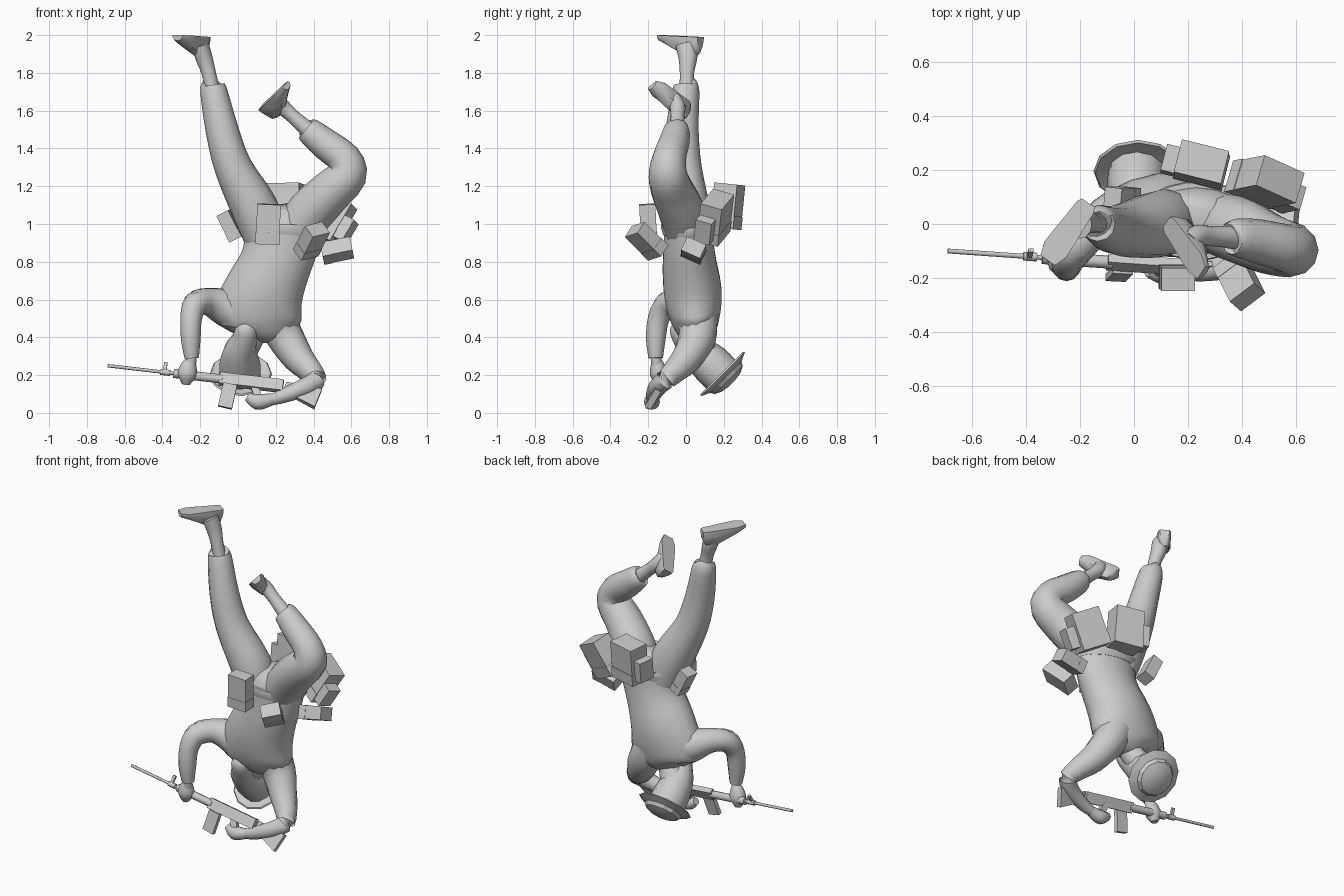
import bpy, bmesh, math
from mathutils import Vector as V

grey = bpy.data.materials.new("plain grey")
grey.diffuse_color = (0.6, 0.6, 0.6, 1)


def finish(name, bm, angle=40):
    bmesh.ops.recalc_face_normals(bm, faces=bm.faces)
    me = bpy.data.meshes.new(name)
    bm.to_mesh(me)
    bm.free()
    me.materials.append(grey)
    ob = bpy.data.objects.new(name, me)
    bpy.context.collection.objects.link(ob)
    bpy.ops.object.select_all(action='DESELECT')
    ob.select_set(True)
    bpy.context.view_layer.objects.active = ob
    bpy.ops.object.shade_smooth_by_angle(angle=math.radians(angle))
    return ob


def loft(name, rings, angle=40):
    bm = bmesh.new()
    vs = [[bm.verts.new(p) for p in r] for r in rings]
    n = len(vs[0])
    for a, b in zip(vs, vs[1:]):
        for i in range(n):
            j = (i + 1) % n
            bm.faces.new((a[i], a[j], b[j], b[i]))
    bm.faces.new(vs[0])
    bm.faces.new(vs[-1])
    return finish(name, bm, angle)


def spline(pts, steps):
    # Catmull-Rom through rows of (x, y, z, ra, rb)
    out = []
    for i in range(len(pts) - 1):
        p = [pts[max(i - 1, 0)], pts[i], pts[i + 1], pts[min(i + 2, len(pts) - 1)]]
        for s in range(steps):
            t = s / steps
            out.append([0.5 * (2 * b + (c - a) * t + (2 * a - 5 * b + 4 * c - d) * t * t
                               + (3 * b - a - 3 * c + d) * t ** 3) for a, b, c, d in zip(*p)])
    return out + [list(pts[-1])]


def tube(name, pts, ref=(1, 0, 0), n=12, steps=3, axis=None, angle=50):
    pts = [tuple(p) + (p[3],) if len(p) == 4 else tuple(p) for p in pts]
    pts = spline(pts, steps) if steps > 1 else pts
    rings = []
    for i, p in enumerate(pts):
        t = V(axis) if axis else V(pts[min(i + 1, len(pts) - 1)][:3]) - V(pts[max(i - 1, 0)][:3])
        t.normalize()
        a = (V(ref) - t * V(ref).dot(t)).normalized()
        b = t.cross(a)
        rings.append([V(p[:3]) + a * (p[3] * math.cos(k * math.tau / n))
                      + b * (p[4] * math.sin(k * math.tau / n)) for k in range(n)])
    return loft(name, rings, angle)


def box(name, c, size, up=(0, 0, 1), out=(0, -1, 0), taper=1.0):
    # size = width, depth (along out), height (along up); taper scales the top end
    u = V(up).normalized()
    o = (V(out) - u * V(out).dot(u)).normalized()
    s = u.cross(o)
    w, d, h = (x / 2 for x in size)
    rings = [[V(c) + u * (h * k) + s * (w * f * i) + o * (d * f * j)
              for i, j in ((-1, -1), (1, -1), (1, 1), (-1, 1))] for k, f in ((-1, 1), (1, taper))]
    return loft(name, rings, 20)


def pouch(name, c, size, up, out):
    # body plus an overlapping lid on the lower (body-up) end
    box(name, c, size, up, out)
    u = V(up).normalized()
    box(name + "_lid", V(c) - u * size[2] * 0.36,
        (size[0] * 1.03, size[1] * 1.04, size[2] * 0.3), up, out)


# Torso, hips and belt hem
tube("torso", [(.235, .012, .98, .215, .13), (.225, .015, .88, .197, .135), (.195, .02, .78, .19, .145),
               (.14, .035, .65, .21, .155), (.105, .045, .53, .235, .14), (.1, .055, .45, .21, .115),
               (.09, .06, .405, .12, .08), (.085, .06, .385, .06, .05)], n=18)
tube("belt_hem", [(.236, .012, 1.0, .225, .143), (.235, .012, .985, .23, .147),
                  (.232, .012, .945, .211, .135)], n=18, steps=1)
tube("hips", [(.235, .01, .93, .2, .125), (.23, .01, 1.0, .195, .125), (.225, .005, 1.06, .14, .1),
              (.22, 0, 1.09, .07, .07)], n=16)

# Straight leg and bent leg
tube("straight_leg", [(.14, .01, .93, .11, .12), (.09, .0, 1.08, .125, .125), (-.025, -.02, 1.3, .1, .103),
                      (-.085, -.02, 1.5, .087, .087), (-.13, 0, 1.71, .071, .071), (-.134, 0, 1.74, .055, .055)])
tube("straight_ankle", [(-.135, .005, 1.7, .04), (-.155, .005, 1.8, .038), (-.18, .01, 1.88, .045, .05),
                        (-.2, .0, 1.95, .045, .055)])
tube("bent_leg", [(.3, 0, .95, .11), (.38, -.02, 1.06, .125), (.49, -.07, 1.17, .115), (.58, -.095, 1.26, .103),
                  (.562, -.09, 1.345, .09), (.46, -.065, 1.425, .083), (.375, -.05, 1.495, .07),
                  (.36, -.05, 1.507, .055)], ref=(0, 1, 0))
tube("bent_ankle", [(.38, -.05, 1.49, .045), (.29, -.045, 1.57, .037), (.235, -.045, 1.62, .042),
                    (.2, -.07, 1.66, .045)], ref=(0, 1, 0))


def foot(name, heel, toe, sole):
    f = (V(toe) - V(heel)).normalized()
    n = (V(sole) - f * V(sole).dot(f)).normalized()
    s = f.cross(n)
    rings = []
    for t, w, h in ((-.04, .028, .06), (.03, .038, .1), (.3, .042, .11), (.55, .047, .08), (.8, .05, .05),
                    (1, .032, .03)):
        c = V(heel).lerp(V(toe), t)
        rings.append([c + s * (w * a) - n * (h * b) for a, b in
                      ((-1, 0), (1, 0), (1, .35), (.65, .85), (0, 1), (-.65, .85), (-1, .35))])
    loft(name, rings, 45)


foot("straight_foot", (-.175, .07, 1.99), (-.32, -.135, 2.0), (0, 0, 1))
foot("bent_foot", (.125, .0, 1.625), (.25, -.18, 1.74), (-.6, -.1, .6))

# Arms and hands
tube("bent_arm_left", [(.02, .04, .52, .11), (-.07, .025, .56, .1), (-.16, -.03, .59, .073),
                       (-.225, -.1, .575, .068), (-.248, -.145, .5, .057), (-.25, -.16, .39, .052),
                       (-.245, -.16, .29, .038)], ref=(0, 1, .2))
tube("left_wrist", [(-.245, -.16, .32, .028), (-.25, -.155, .25, .028)], steps=1)
tube("left_hand", [(-.25, -.155, .29, .02), (-.26, -.15, .25, .042, .038), (-.27, -.145, .2, .05, .045),
                   (-.275, -.14, .15, .02)])
tube("bent_arm_right", [(.2, .06, .5, .11), (.25, .06, .4, .1), (.32, .005, .29, .083), (.395, -.07, .21, .062),
                        (.41, -.115, .17, .053), (.34, -.155, .13, .048), (.24, -.175, .09, .038),
                        (.18, -.175, .07, .03)], ref=(0, 1, .6))
tube("right_hand", [(.21, -.175, .08, .025), (.15, -.18, .065, .037), (.1, -.18, .06, .042),
                    (.05, -.175, .085, .022)], ref=(0, 1, 0))

# Head, neck and helmet
tube("neck", [(.09, .06, .45, .07), (.07, .06, .4, .07), (.03, .09, .33, .075)])
tube("head", [(.05, -.04, .475, .025), (.045, -.035, .45, .055), (.035, 0, .39, .068), (.012, .06, .325, .09),
              (.01, .13, .26, .108), (.012, .19, .2, .108)])
ax = V((0, .7, -.7)).normalized()
hc = V((.015, .205, .195))
tube("helmet", [tuple(hc + ax * h) + (r,) for r, h in
                ((.1, -.01), (.158, -.022), (.165, -.014), (.118, .008), (.105, .03), (.07, .047), (.02, .055))],
     n=12, steps=1, axis=ax, angle=25)

# Rifle along one axis, tilted upright
tip, back = V((-.69, -.1, .25)), V((.25, -.165, .14))
along = (tip - back).normalized()
gun_up = (0, .48, .88)


def at(x):
    return tip.lerp(back, (x + .69) / .94)


def rod(name, x0, x1, r):
    tube(name, [tuple(at(x0)) + (r,), tuple(at(x1)) + (r,)], ref=(0, 1, 0), n=8, steps=1)


rod("barrel", -.69, -.3, .009)
rod("barrel_collar", -.41, -.36, .016)
rod("handguard", -.34, -.08, .024)
box("receiver", at(.07), (.035, .065, .34), along, gun_up)
box("front_sight", at(-.385) + V((0, .012, .03)), (.015, .05, .018), along, gun_up)
box("magazine", (-.055, -.185, .09), (.028, .075, .13), (.03, .03, .13), (1, 0, 0))
box("pistol_grip", (.1, -.175, .1), (.03, .04, .1), (-.03, .04, .1), (1, 0, 0))
box("stock", (.335, -.168, .105), (.035, .115, .19), V((.25, -.165, .14)) - V((.43, -.18, .075)),
    gun_up, taper=.5)

# Pouches round the belt
pouch("front_pouch", (.16, -.2, 1.0), (.125, .085, .21), (.04, -.05, 1), (0, -1, 0))
pouch("front_side_pouch", (.39, -.21, .91), (.115, .08, .185), (.07, -.14, .14), (.6, -.8, 0))
pouch("left_hip_pouch", (-.045, .09, .99), (.09, .07, .155), (-.45, 0, .9), (-.9, .1, -.4))
pouch("right_hip_pouch", (.525, .04, .86), (.11, .08, .16), (.97, 0, .2), (0, -.4, -.9))

# Back packs with small side pockets
pouch("back_pack", (.25, .22, 1.095), (.18, .125, .235), (0, .1, 1), (.25, 1, 0))
box("back_pack_pocket", (.14, .235, 1.07), (.06, .1, .13), (0, .1, 1), (.25, 1, 0))
pouch("side_pack", (.485, .155, 1.035), (.18, .12, .225), (.5, .1, .84), (.45, 1, 0))
box("side_pack_pocket", (.565, .1, .97), (.07, .09, .13), (.5, .1, .84), (.45, 1, 0))
